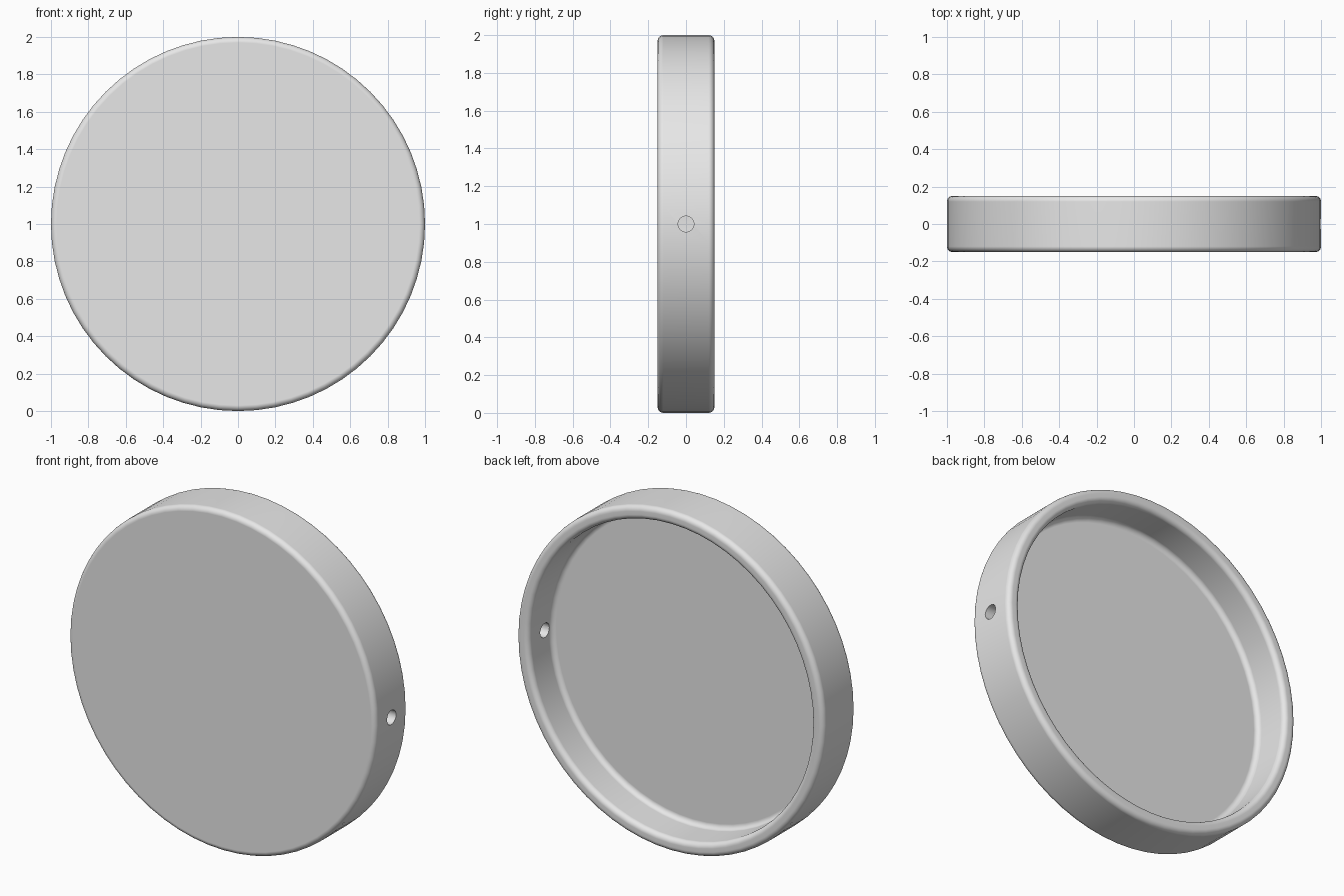
import bpy
import bmesh
from math import cos, sin, pi, radians
from mathutils import Vector

SEGMENTS = 64
OUTER, INNER = 1.0, 0.92
FRONT, BACK, FLOOR = -0.15, 0.15, -0.067
FILLET = 0.03
CENTRE = Vector((0, 0, 1))

cube = bpy.data.objects.get("Cube")
if cube:
    bpy.data.objects.remove(cube, do_unlink=True)

grey = bpy.data.materials.new("light_grey")
grey.use_nodes = True
grey.diffuse_color = (0.8, 0.8, 0.8, 1)
grey.node_tree.nodes["Principled BSDF"].inputs["Base Color"].default_value = (0.8, 0.8, 0.8, 1)


def arc(radius, depth, start, sweep, steps=6):
    """Quarter-round of the wall profile, as points on the y/z half plane."""
    angles = [radians(start + sweep * i / steps) for i in range(steps + 1)]
    return [CENTRE + Vector((radius + FILLET * cos(a), depth + FILLET * sin(a), 0))
            for a in angles]


# Wall profile: front edge, both rim edges, then the fillet down to the floor
profile = (arc(OUTER - FILLET, FRONT + FILLET, -90, 90)
           + arc(OUTER - FILLET, BACK - FILLET, 0, 90)
           + arc(INNER + FILLET, BACK - FILLET, 90, 90)
           + arc(INNER - FILLET, FLOOR + FILLET, 0, -90))

# Dish: lathe the profile and close it with the front face and the floor
bm = bmesh.new()
verts = [bm.verts.new(p) for p in profile]
edges = [bm.edges.new(pair) for pair in zip(verts, verts[1:])]
bmesh.ops.spin(bm, geom=verts + edges, cent=CENTRE, axis=(0, 1, 0),
               angle=2 * pi, steps=SEGMENTS, use_merge=False)
bmesh.ops.remove_doubles(bm, verts=bm.verts[:], dist=0.0001)
bmesh.ops.holes_fill(bm, edges=[e for e in bm.edges if e.is_boundary], sides=0)
bmesh.ops.recalc_face_normals(bm, faces=bm.faces[:])
mesh = bpy.data.meshes.new("round_dish")
bm.to_mesh(mesh)
bm.free()
mesh.materials.append(grey)
dish = bpy.data.objects.new("round_dish", mesh)
bpy.context.collection.objects.link(dish)

# Small round hole through the left wall
bpy.ops.mesh.primitive_cylinder_add(vertices=32, radius=0.042, depth=0.3,
                                    location=(0.96, 0, 1), rotation=(0, pi / 2, 0))
cutter = bpy.context.object
cutter.name = "hole_cutter"
cutter.hide_render = True
cutter.data.materials.append(grey)

bpy.ops.object.select_all(action='DESELECT')
dish.select_set(True)
bpy.context.view_layer.objects.active = dish
cut = dish.modifiers.new("side_hole", 'BOOLEAN')
cut.operation = 'DIFFERENCE'
cut.solver = 'EXACT'
cut.object = cutter
bpy.ops.object.modifier_apply(modifier=cut.name)
bpy.data.objects.remove(cutter, do_unlink=True)

# Smooth rounded edges, with the large faces kept flat
bpy.ops.object.shade_smooth_by_angle(angle=radians(30))
flat = dish.modifiers.new("flat_faces", 'WEIGHTED_NORMAL')
flat.keep_sharp = True
